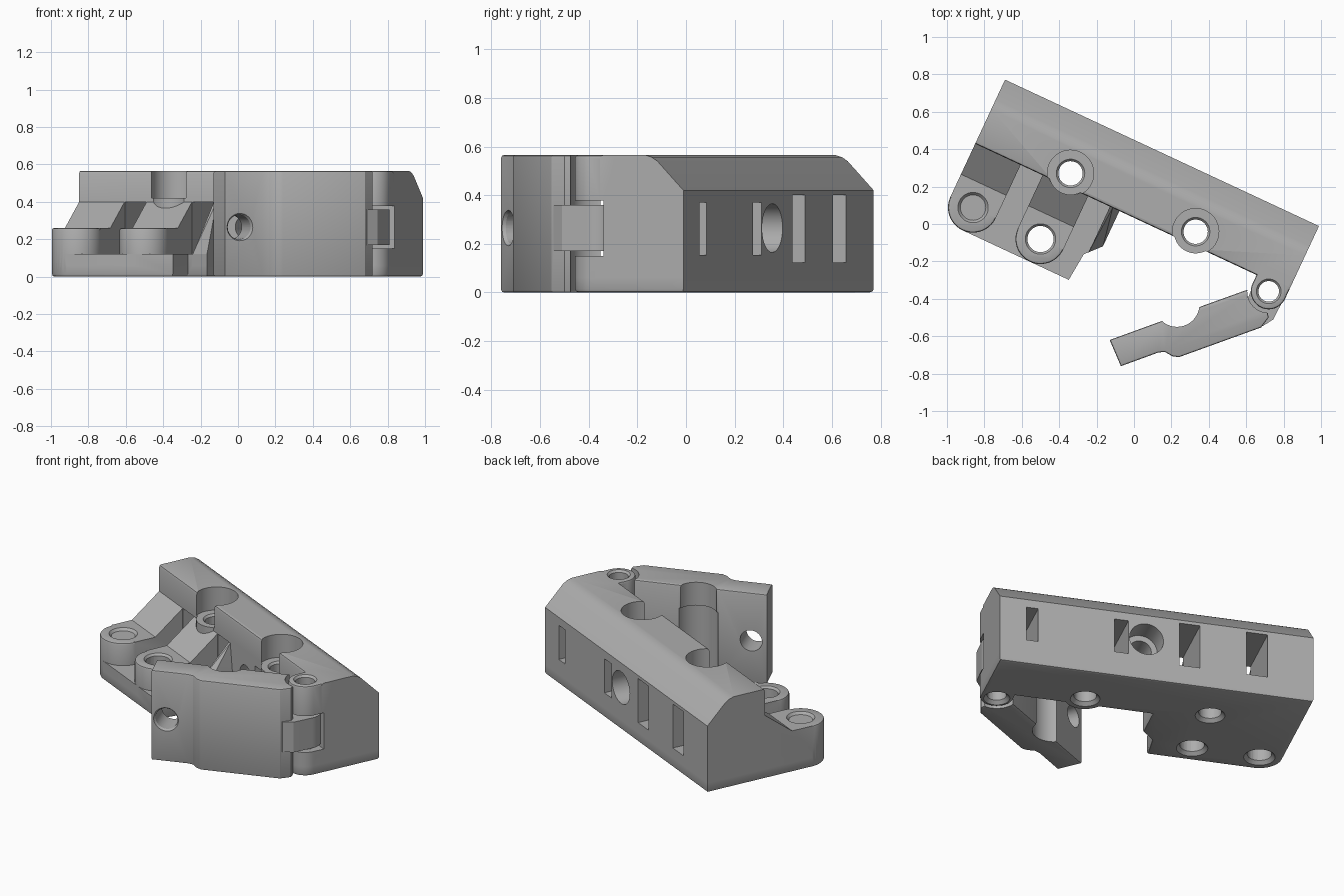
import bpy, bmesh, math
from mathutils import Matrix, Vector

if "Cube" in bpy.data.objects:
    bpy.data.objects.remove(bpy.data.objects["Cube"], do_unlink=True)

grey = bpy.data.materials.new("plain grey")
grey.use_nodes = True
colour = (0.42, 0.42, 0.42, 1)
grey.diffuse_color = colour
grey.node_tree.nodes["Principled BSDF"].inputs["Base Color"].default_value = colour

TOP = 0.565          # overall height
MID = 0.265          # height of the cross holes
FRONT, BACK = 0.03, 0.408
LEFT, RIGHT = -0.951, 0.901
TILT = Matrix.Rotation(math.radians(-25), 4, 'Z')


def finish(bm, name):
    bmesh.ops.recalc_face_normals(bm, faces=bm.faces)
    mesh = bpy.data.meshes.new(name)
    bm.to_mesh(mesh)
    bm.free()
    mesh.materials.append(grey)
    ob = bpy.data.objects.new(name, mesh)
    bpy.context.collection.objects.link(ob)
    return ob


def prism(name, pts, lo, hi, along='z', low_bevel=0, high_bevel=0):
    """Extrude a profile along z, or a (y, z) profile along x."""
    place = (lambda a, b, t: (a, b, t)) if along == 'z' else (lambda a, b, t: (t, a, b))
    bm = bmesh.new()
    rings = [[bm.verts.new(place(a, b, t)) for a, b in pts] for t in (lo, hi)]
    n = len(pts)
    caps = [bm.faces.new(r) for r in rings]
    for i in range(n):
        j = (i + 1) % n
        bm.faces.new((rings[0][i], rings[0][j], rings[1][j], rings[1][i]))
    bmesh.ops.recalc_face_normals(bm, faces=bm.faces)
    for cap, size in zip(caps, (low_bevel, high_bevel)):
        if size:
            bmesh.ops.bevel(bm, geom=list(cap.edges), offset=size, segments=2,
                            profile=0.5, affect='EDGES', clamp_overlap=False)
    return finish(bm, name)


def box(name, x0, x1, y0, y1, z0, z1):
    return prism(name, [(x0, y0), (x1, y0), (x1, y1), (x0, y1)], z0, z1)


def rod(name, start, end, r0, r1=None):
    """Cylinder or cone between two points."""
    a, b = Vector(start), Vector(end)
    turn = (b - a).to_track_quat('Z', 'Y').to_matrix().to_4x4()
    bm = bmesh.new()
    bmesh.ops.create_cone(bm, cap_ends=True, segments=40, radius1=r0,
                          radius2=r0 if r1 is None else r1, depth=(b - a).length,
                          matrix=Matrix.Translation((a + b) / 2) @ turn)
    return finish(bm, name)


def arc(cx, cy, r, a0, a1, n=14):
    angles = [math.radians(a0 + (a1 - a0) * i / n) for i in range(n + 1)]
    return [(cx + r * math.cos(a), cy + r * math.sin(a)) for a in angles]


def combine(ob, other, how):
    mod = ob.modifiers.new("join", 'BOOLEAN')
    mod.operation, mod.solver, mod.object = how, 'EXACT', other
    bpy.context.view_layer.objects.active = ob
    bpy.ops.object.modifier_apply(modifier=mod.name)
    bpy.data.objects.remove(other, do_unlink=True)


def add(ob, other):
    combine(ob, other, 'UNION')


def cut(ob, other):
    combine(ob, other, 'DIFFERENCE')


def bore(ob, x, y, r, top):
    """Vertical hole with chamfered mouths."""
    cut(ob, rod("bore", (x, y, -0.1), (x, y, 0.7), r))
    cut(ob, rod("lower_mouth", (x, y, -0.01), (x, y, 0.022), r + 0.03, r - 0.002))
    cut(ob, rod("upper_mouth", (x, y, top - 0.015), (x, y, top + 0.01), r - 0.002, r + 0.02))


def smooth(ob):
    bpy.ops.object.select_all(action='DESELECT')
    ob.select_set(True)
    bpy.context.view_layer.objects.active = ob
    bpy.ops.object.shade_smooth_by_angle(angle=math.radians(30))


# Key positions in the body's own straight frame
lugs = [(-0.817, -0.284), (-0.419, -0.284)]
screws = [(-0.422, 0.102), (0.316, 0.102)]
hinge = (0.805, -0.022)
LUG_R, PIN_R = 0.134, 0.096

# Base plate with the full footprint
outline = ([(LEFT, BACK)] + arc(*lugs[0], LUG_R, 180, 270)
           + [(-0.19, -0.418), (-0.175, -0.26), (-0.1, -0.176), (-0.1, FRONT), (0.709, FRONT)]
           + arc(*hinge, PIN_R, 180, 360, 24) + [(RIGHT, BACK)])
body = prism("clamp_body", outline, 0, 0.12, low_bevel=0.014)

# Long bar with sloped back shoulder and softened front lip
bar = [(FRONT, 0.06), (BACK, 0.06), (BACK, 0.42), (0.29, 0.54), (0.265, 0.556), (0.235, TOP),
       (FRONT + 0.015, TOP), (FRONT + 0.004, TOP - 0.004), (FRONT, TOP - 0.015)]
add(body, prism("bar", bar, LEFT, RIGHT, 'x'))

# Sloped arms ending in round lugs
slope = [(0.1, 0.06), (0.1, 0.4), (FRONT, 0.4), (-0.15, 0.26), (-0.284, 0.26), (-0.284, 0.06)]
for x, y in lugs:
    add(body, prism("arm", slope, x - LUG_R, x + LUG_R, 'x'))
    add(body, prism("lug", arc(x, y, LUG_R, 0, 351, 39), 0.06, 0.26, high_bevel=0.012))

# Slanted gusset beside the arms
bm = bmesh.new()
for p in [(-0.156, -0.24), (-0.1, -0.178), (-0.1, 0.06), (-0.156, 0.06)]:
    for z in (0.06, 0.12):
        bm.verts.new((*p, z))
for x in (-0.156, -0.14):
    bm.verts.new((x, FRONT, 0.4))
    bm.verts.new((x, 0.06, 0.4))
bmesh.ops.convex_hull(bm, input=bm.verts)
add(body, finish(bm, "gusset"))

# Hinge column
column = [(0.709, 0.1)] + arc(*hinge, PIN_R, 180, 360, 24) + [(RIGHT, 0.1)]
add(body, prism("hinge_column", column, 0.06, TOP, high_bevel=0.012))

# Screw bosses with head clearance above
for x, y in screws:
    add(body, rod("boss", (x, y, 0), (x, y, 0.3), 0.115))
    add(body, rod("boss_top", (x, y, 0.25), (x, y, 0.42), 0.116))
    cut(body, rod("clearance", (x, y, 0.42), (x, y, 0.7), 0.124))
    bore(body, x, y, 0.065, 0.42)
for x, y in lugs:
    bore(body, x, y, 0.07, 0.26)

# Hinge notch and pin hole
cut(body, box("notch", 0.66, 1, -0.2, 0.045, 0.15, 0.378))
bore(body, *hinge, 0.055, TOP)

# Slots and stepped cross hole through the back
for x0, x1, z0, z1 in [(-0.68, -0.556, 0.123, 0.4), (-0.281, -0.16, 0.123, 0.4),
                       (0.142, 0.225, 0.155, 0.37), (0.675, 0.745, 0.155, 0.37)]:
    cut(body, box("slot", x0, x1, -0.03, 0.5, z0, z1))
cut(body, rod("cross_hole", (0.035, -0.1, MID), (0.035, 0.5, MID), 0.065))
cut(body, rod("cross_counterbore", (0.035, 0.27, MID), (0.035, 0.5, MID), 0.1))

body.data.transform(TILT)
smooth(body)

# Swinging latch, standing open
hx, hy, _ = TILT @ Vector((*hinge, 0))
plan = [(-0.13, -0.62), (-0.07, -0.76), (0.13, -0.687), (0.165, -0.684), (0.205, -0.707),
        (0.24, -0.712), (0.68, -0.553), (0.72, -0.5), (0.7, -0.4), (0.61, -0.35),
        (0.36, -0.44), (0.34, -0.45), (0.16, -0.515), (0.14, -0.522)]
latch = prism("latch", plan, 0, TOP, low_bevel=0.01, high_bevel=0.01)
cut(latch, rod("boss_recess", (0.23, -0.43, -0.1), (0.23, -0.43, 0.7), 0.12))
cut(latch, rod("wide_recess", (0.23, -0.43, -0.1), (0.23, -0.43, 0.42), 0.128))
cut(latch, rod("column_gap", (hx, hy, -0.1), (hx, hy, 0.7), 0.115))

# Knuckle reaching into the hinge notch
bm = bmesh.new()
for p in arc(hx, hy, 0.09, 0, 350, 35) + [(0.6, -0.42), (0.62, -0.54), (0.69, -0.545), (0.745, -0.51)]:
    for z in (0.17, 0.36):
        bm.verts.new((*p, z))
bmesh.ops.convex_hull(bm, input=bm.verts)
bmesh.ops.dissolve_limit(bm, angle_limit=0.01, verts=bm.verts, edges=bm.edges)
add(latch, finish(bm, "knuckle"))
cut(latch, rod("pin_hole", (hx, hy, 0), (hx, hy, 0.6), 0.055))

# Latch screw hole, square to the latch face
normal = Vector((math.sin(math.radians(20)), -math.cos(math.radians(20)), 0))
centre = Vector((0.01, -0.73, MID))
cut(latch, rod("latch_hole", centre - normal * 0.3, centre + normal * 0.1, 0.065))
cut(latch, rod("latch_mouth", centre - normal * 0.015, centre + normal * 0.05, 0.063, 0.105))
smooth(latch)
